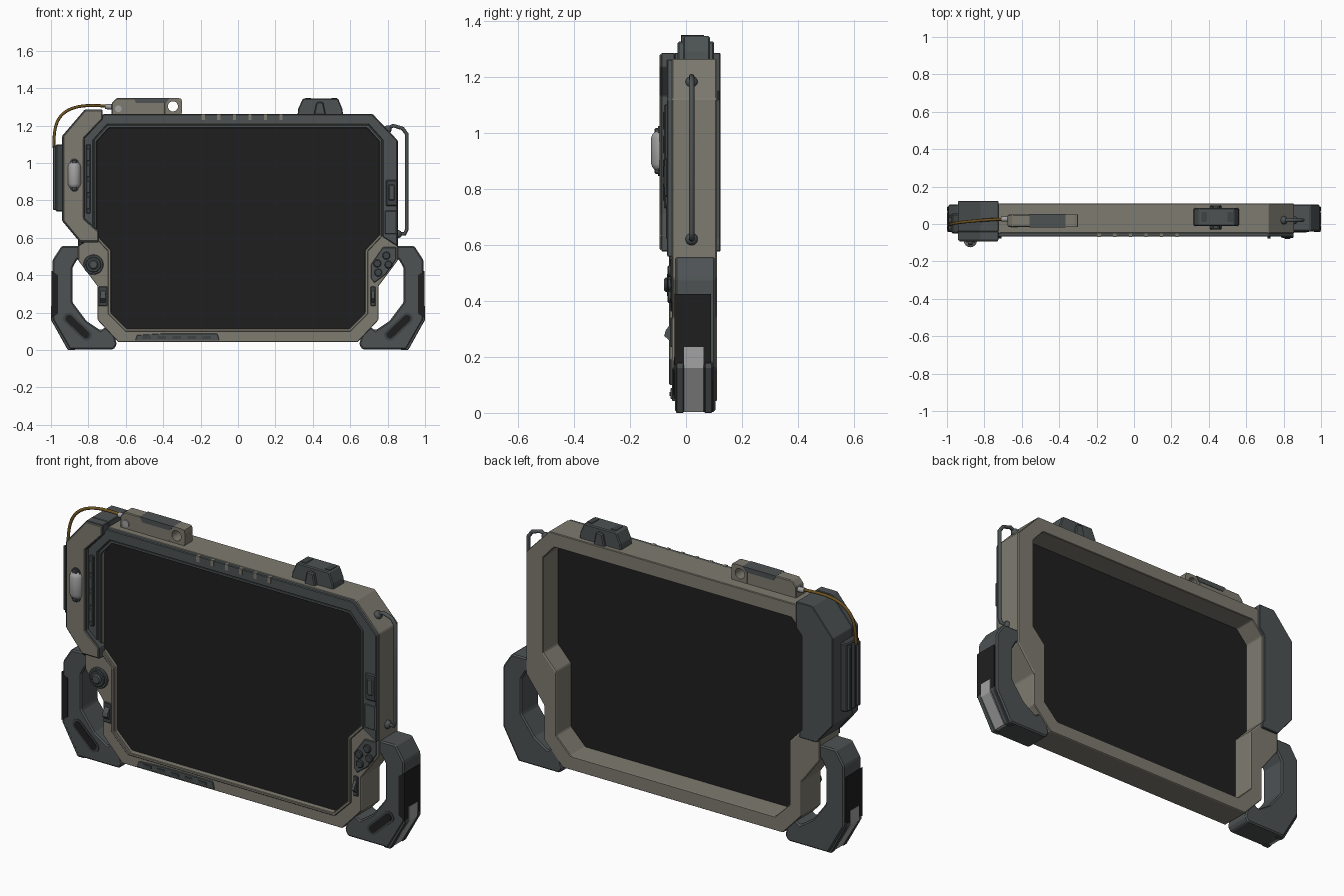
import bpy, bmesh, math

if "Cube" in bpy.data.objects:
    bpy.data.objects.remove(bpy.data.objects["Cube"])

def material(name, r, g, b):
    m = bpy.data.materials.new(name)
    m.diffuse_color = (r, g, b, 1)
    m.use_nodes = True
    m.node_tree.nodes["Principled BSDF"].inputs["Base Color"].default_value = m.diffuse_color
    return m

BEIGE = material("warm_beige", 0.207, 0.197, 0.16)
SLATE = material("slate_grey", 0.074, 0.085, 0.088)
DARK = material("dark_slate", 0.05, 0.057, 0.06)
BLACK = material("black", 0.0135, 0.0135, 0.0135)
LIGHT = material("light_grey", 0.36, 0.36, 0.36)
GOLD = material("cable_gold", 0.15, 0.085, 0.015)

def finish(name, bm, mat, bevel=0, smooth=False):
    bmesh.ops.recalc_face_normals(bm, faces=bm.faces)
    me = bpy.data.meshes.new(name)
    bm.to_mesh(me)
    bm.free()
    me.materials.append(mat)
    ob = bpy.data.objects.new(name, me)
    bpy.context.collection.objects.link(ob)
    if smooth:
        me.shade_smooth()
        me.set_sharp_from_angle(angle=math.radians(35))
    if bevel:
        mod = ob.modifiers.new("bevel", 'BEVEL')
        mod.width, mod.segments, mod.limit_method = bevel, 1, 'ANGLE'
    return ob

def prism(name, pts, y0, y1, mat, bevel=0, smooth=False):
    """Front outline (x, z) extruded along y."""
    bm = bmesh.new()
    a = [bm.verts.new((x, y0, z)) for x, z in pts]
    b = [bm.verts.new((x, y1, z)) for x, z in pts]
    n = len(pts)
    bm.faces.new(a)
    bm.faces.new(b)
    for i in range(n):
        j = (i + 1) % n
        bm.faces.new((a[i], a[j], b[j], b[i]))
    return finish(name, bm, mat, bevel, smooth)

def ring(name, outer, inner, y0, y1, mat, closed=True, bevel=0, smooth=False):
    """Band between two matching outlines, extruded along y."""
    bm = bmesh.new()
    L = [[bm.verts.new((x, y, z)) for x, z in p]
         for p, y in ((outer, y0), (outer, y1), (inner, y1), (inner, y0))]
    n = len(outer)
    for i in range(n if closed else n - 1):
        j = (i + 1) % n
        for k in range(4):
            p, q = L[k], L[(k + 1) % 4]
            bm.faces.new((p[i], p[j], q[j], q[i]))
    if not closed:
        for i in (0, n - 1):
            bm.faces.new([l[i] for l in L])
    return finish(name, bm, mat, bevel, smooth)

def box(name, x0, x1, y0, y1, z0, z1, mat, bevel=0):
    return prism(name, [(x0, z0), (x1, z0), (x1, z1), (x0, z1)], y0, y1, mat, bevel)

def circle(cx, cz, r, n=20):
    return [(cx + r * math.cos(2 * math.pi * i / n), cz + r * math.sin(2 * math.pi * i / n)) for i in range(n)]

def disc(name, cx, cz, r, y0, y1, mat, bevel=0):
    return prism(name, circle(cx, cz, r), y0, y1, mat, bevel, True)

def stadium(cx, cz, length, width, ang):
    pts = []
    for i in range(16):
        t = 2 * math.pi * (i + 0.5) / 16
        u = width / 2 * math.cos(t) + math.copysign((length - width) / 2, math.cos(t))
        v = width / 2 * math.sin(t)
        pts.append((cx + u * math.cos(ang) - v * math.sin(ang), cz + u * math.sin(ang) + v * math.cos(ang)))
    return pts

def both(half):
    return half + [(-x, z) for x, z in reversed(half)]

def wire(name, pts, r, mat, kind='POLY'):
    cu = bpy.data.curves.new(name, 'CURVE')
    cu.dimensions, cu.bevel_depth, cu.bevel_resolution, cu.use_fill_caps = '3D', r, 2, True
    s = cu.splines.new(kind)
    s.points.add(len(pts) - 1)
    for p, c in zip(s.points, pts):
        p.co = (*c, 1)
    if kind == 'NURBS':
        s.use_endpoint_u, s.order_u, s.resolution_u = True, 4, 8
    cu.materials.append(mat)
    bpy.context.collection.objects.link(bpy.data.objects.new(name, cu))

# Main frame, open at the back, with the screen recessed from the front
screen = [(.69, 1.187), (.755, 1.115), (.755, .615), (.68, .535), (.68, .2), (.595, .115)]
rim = [(.698, 1.203), (.77, 1.122), (.77, .608), (.695, .528), (.695, .193), (.602, .1)]
body = [(.72, 1.262), (.855, 1.12), (.855, .48), (.75, .34), (.75, .16), (.64, .042)]
ring("main_frame", both(body), both(screen), -.05, .11, BEIGE, bevel=.004)
lip = ring("screen_rim", both(rim), both(screen), -.06, -.045, BEIGE, bevel=.003)
lip.data.materials.append(SLATE)
for f in lip.data.polygons:          # slate above, beige below
    f.material_index = int(f.center.z > .6)
prism("screen", both([(x * 1.003, z) for x, z in screen]), -.03, -.015, BLACK)

# Slate bezel over the upper half, with top slots
ring("upper_bezel", both([(.717, 1.26), (.852, 1.119), (.852, .555)][::-1]),
     both([(.699, 1.205), (.772, 1.123), (.772, .607)][::-1]), -.068, -.045, SLATE, False, .004)
for i in range(6):
    x = -.185 + i * .083
    box("bezel_slot", x - .009, x + .009, -.070, -.05, 1.23, 1.261, BEIGE)
box("right_bezel_plate", .785, .847, -.072, -.065, .62, .745, SLATE, .003)
box("left_bezel_strip", -.812, -.788, -.078, -.06, .73, 1.10, DARK, .004)
for i in range(4):
    box("left_strip_key", -.81, -.79, -.082, -.075, .755 + i * .085, .82 + i * .085, SLATE, .003)

# Left armour: wide slate shell with a beige front plate
outer = [(-.725, 1.285), (-.82, 1.285), (-.94, 1.145), (-.94, .69), (-.845, .576), (-.745, .576)]
prism("armour_shell", outer + [(-.745, .605), (-.758, .62), (-.758, 1.114), (-.725, 1.15)], -.04, .123, SLATE, .003)
front_in = [(-.745, .635), (-.822, .705), (-.822, 1.13), (-.725, 1.235)]
prism("armour_front", outer + front_in, -.088, -.04, SLATE, .003)
prism("armour_face_plate", [(-.728, 1.28), (-.818, 1.28), (-.934, 1.143), (-.934, .693), (-.842, .582), (-.749, .582),
      (-.749, .633), (-.827, .703), (-.827, 1.132), (-.728, 1.235)], -.094, -.086, BEIGE, .003)

# Capsule lamp on the armour
prism("capsule_base", stadium(-.875, .935, .18, .05, math.pi / 2), -.1, -.09, DARK)
bm = bmesh.new()
bmesh.ops.create_uvsphere(bm, u_segments=16, v_segments=9, radius=.036)
for v in bm.verts:
    v.co.z += math.copysign(.04, v.co.z)
    v.co.x -= .875
    v.co.y -= .089
    v.co.z += .935
finish("capsule_lamp", bm, LIGHT, 0, True)
for z in (.865, 1.005):
    box("capsule_clip", -.888, -.862, -.112, -.09, z - .012, z + .012, SLATE, .004)

# Side pack on the left with slats, and the cable to the top module
box("side_pack", -.975, -.935, -.05, .055, .74, 1.10, DARK, .006)
for y in (-.04, -.003, .034):
    box("side_pack_slat", -.99, -.96, y, y + .016, .75, 1.09, SLATE, .004)
wire("cable", [(-.65, .027, 1.30), (-.76, .025, 1.31), (-.87, .015, 1.31), (-.97, .005, 1.25), (-.985, -.005, 1.16),
               (-.985, -.005, 1.08)], .008, GOLD, 'NURBS')
wire("cable_plug", [(-.71, .026, 1.302), (-.67, .027, 1.30)], .014, LIGHT)

# Top left module with an eyelet
prism("top_module", [(-.675, 1.255), (-.675, 1.32), (-.65, 1.347), (-.388, 1.347), (-.388, 1.255)], -.015, .05, BEIGE, .004)
eye = []
for x, z in circle(0, 0, 1, 24):
    k = .046 * min(1.3, 1 / max(abs(x), abs(z)))
    eye.append((-.345 + x * k, 1.301 + z * k))
ring("module_eyelet", eye, circle(-.348, 1.303, .027, 24), -.015, .05, BEIGE)
prism("module_inset", [(-.56, 1.348), (-.545, 1.322), (-.385, 1.322), (-.365, 1.348)], -.018, .053, SLATE)
disc("module_lamp", -.64, 1.29, .018, -.02, -.01, LIGHT)

# Top right hinge block
prism("hinge_block", [(.318, 1.255), (.322, 1.29), (.347, 1.345), (.535, 1.345), (.558, 1.29), (.562, 1.255)],
      -.01, .085, SLATE, .005)
prism("hinge_core", [(.405, 1.255), (.42, 1.325), (.455, 1.325), (.47, 1.255)], -.03, .10, SLATE, .005)
for x in (.36, .50):
    box("hinge_cap", x, x + .03, .01, .065, 1.335, 1.348, DARK)

# Right carrying rail
wire("side_rail", [(.80, .02, 1.185), (.83, .02, 1.2), (.88, .02, 1.185), (.902, .02, 1.155), (.902, .02, .645),
                   (.892, .02, .622), (.85, .02, .62)], .010, SLATE)
for x, z in ((.80, 1.18), (.855, .62)):
    bm = bmesh.new()
    bmesh.ops.create_uvsphere(bm, u_segments=12, v_segments=8, radius=.022)
    for v in bm.verts:
        v.co.x += x
        v.co.y += .02
        v.co.z += z
    finish("rail_mount", bm, SLATE, 0, True)

# Right side latch button
box("latch_base", .79, .853, -.076, -.06, .77, .91, DARK, .006)
box("latch_key", .805, .838, -.08, -.07, .80, .885, SLATE, .004)

# Thumb stick, key pad and sliders on the lower frame
disc("stick_base", -.773, .457, .054, -.06, -.045, SLATE, .004)
disc("stick_collar", -.773, .457, .042, -.068, -.055, DARK, .004)
disc("stick_cap", -.773, .457, .026, -.078, -.06, SLATE, .006)
prism("key_plate", [(.775, .55), (.845, .55), (.845, .485), (.79, .405), (.73, .36), (.712, .38), (.712, .46)],
      -.056, -.045, SLATE, .003)
for x, z in ((.793, .505), (.745, .463), (.805, .457), (.75, .414)):
    disc("key", x, z, .021, -.066, -.05, DARK, .004)
for sx, w in ((-1, .024), (1, .013)):
    x = sx * .722
    box("slider_slot", x - w, x + w, -.056, -.045, .235, .34, DARK, .003)
    bm = bmesh.new()
    sec = [(-.05, .25), (-.078, .275), (-.072, .295), (-.05, .325)]
    a, b = ([bm.verts.new((x + s * w * .6, y, z)) for y, z in sec] for s in (-1, 1))
    bm.faces.new(a)
    bm.faces.new(b)
    for i in range(4):
        j = (i + 1) % 4
        bm.faces.new((a[i], a[j], b[j], b[i]))
    finish("slider_thumb", bm, SLATE)

# Vent plate along the bottom edge
prism("vent_plate", [(-.55, .05), (-.54, .08), (-.40, .088), (-.11, .088), (-.10, .05)], -.055, -.045, SLATE, .002)
for i in range(5):
    box("vent_bar", -.51 + i * .08, -.465 + i * .08, -.058, -.05, .06, .075, DARK)

# Corner grip handles, mirrored, tucked into the frame corners
handle = [(.83, .556), (.943, .556), (.992, .48), (.992, .165), (.90, .004), (.665, .004), (.648, .03), (.66, .075),
          (.705, .125), (.735, .105), (.81, .155), (.885, .255), (.885, .44), (.86, .485), (.83, .49)]
for s in (1, -1):
    def m(pts):
        return [(s * x, z) for x, z in pts]
    prism("grip_handle", m(handle), -.04, .105, SLATE, .007)
    prism("grip_pad", m([(.998, .425), (.962, .40), (.962, .195), (.998, .17)]), -.0415, .09, BLACK)
    prism("grip_strip", m([(.97, .235), (1.0, .235), (1.0, .16), (.908, .004), (.87, .004), (.97, .17)]), -.008, .062, LIGHT)
    for y in (-.036, .066):
        prism("grip_rail", m([(.97, .19), (.999, .18), (.999, .16), (.91, 0), (.87, 0), (.96, .17)]), y, y + .028, SLATE, .003)
    prism("grip_slot_rim", m(stadium(.858, .125, .19, .062, .76)), -.043, -.03, DARK)
    prism("grip_slot", m(stadium(.858, .125, .165, .04, .76)), -.045, -.038, BLACK)
